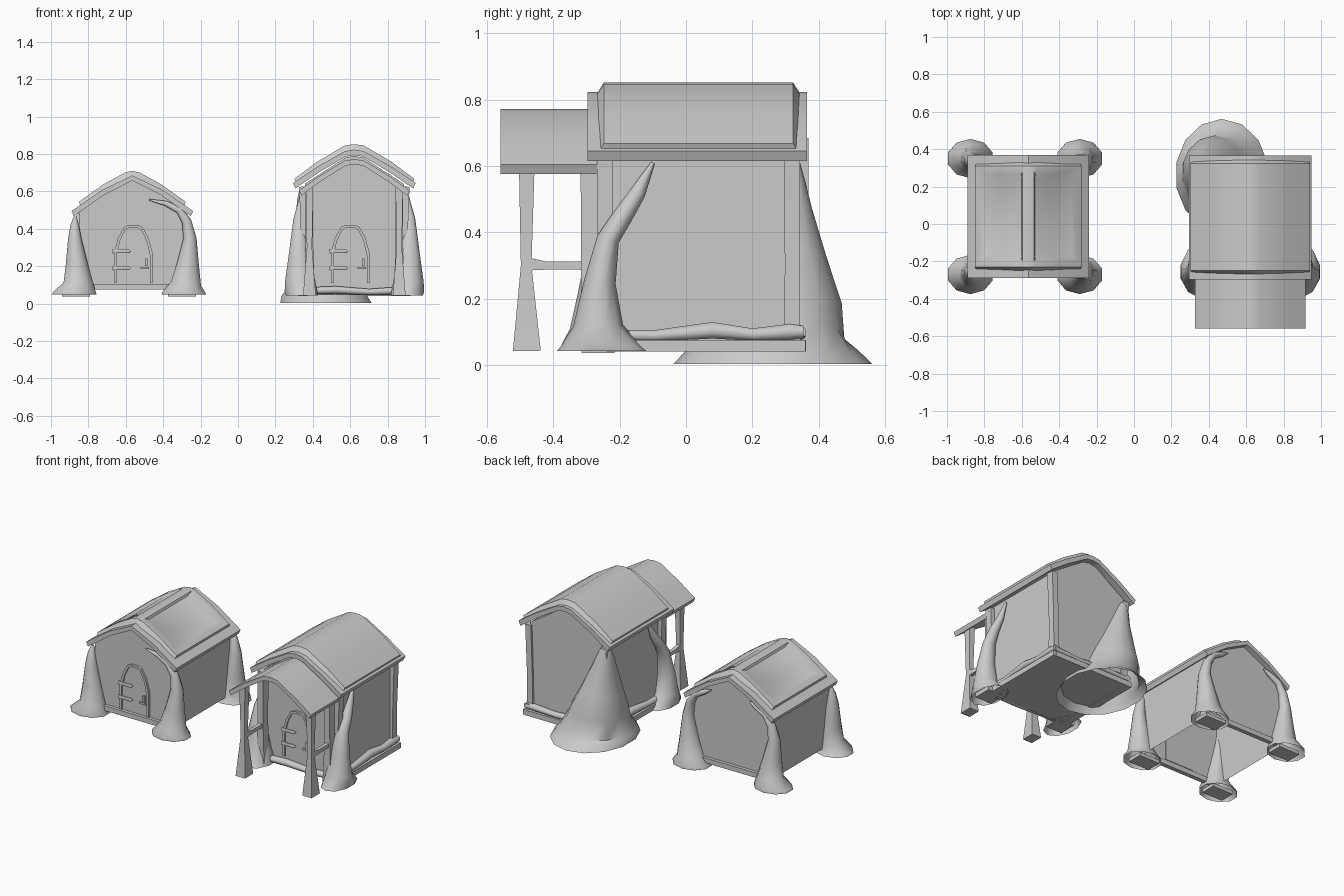
import bpy, bmesh, math
from mathutils import Vector

if "Cube" in bpy.data.objects:
    bpy.data.objects.remove(bpy.data.objects["Cube"])


def finish(name, bm, angle=35):
    bmesh.ops.recalc_face_normals(bm, faces=bm.faces)
    me = bpy.data.meshes.new(name)
    bm.to_mesh(me)
    bm.free()
    ob = bpy.data.objects.new(name, me)
    bpy.context.collection.objects.link(ob)
    bpy.ops.object.select_all(action='DESELECT')
    bpy.context.view_layer.objects.active = ob
    ob.select_set(True)
    bpy.ops.object.shade_smooth_by_angle(angle=math.radians(angle))
    return ob


def tube(name, path, sides=10, root=False):
    """Sweep rings along (x, y, z, rx, ry) points; a root has level, open base rings."""
    bm = bmesh.new()
    up = Vector((0, 0, 1))
    k = math.sqrt(2) if sides == 4 else 1
    rings = []
    for i, (x, y, z, rx, ry) in enumerate(path):
        a, b = path[max(i - 1, 0)], path[min(i + 1, len(path) - 1)]
        t = Vector(b[:3]) - Vector(a[:3])
        q = up.rotation_difference(up if root and i < 2 else t.normalized())
        ring = []
        for j in range(sides):
            w = 2 * math.pi * (j + .5) / sides
            p = Vector((rx * k * math.cos(w), ry * k * math.sin(w), 0))
            ring.append(bm.verts.new(Vector((x, y, z)) + q @ p))
        rings.append(ring)
    for r, s in zip(rings, rings[1:]):
        for j in range(sides):
            n = (j + 1) % sides
            bm.faces.new((r[j], r[n], s[n], s[j]))
    if not root:
        bm.faces.new(rings[0])
    bm.faces.new(rings[-1])
    return finish(name, bm, 55 if sides > 4 else 30)


def mirrored(half, cx):
    """Ridge-to-eave half profile -> full left-to-right list."""
    return [(cx - d, z) for d, z in half[:0:-1]] + [(cx + d, z) for d, z in half]


def roof(name, cx, half, t, y0, y1, chamfer=0, panel=False):
    """Bent sheet over a ridge running along y."""
    bm = bmesh.new()
    top = mirrored(half, cx)
    under = mirrored([(d * .96, z - t) for d, z in half], cx)
    T = [[bm.verts.new((x, y, z)) for x, z in top] for y in (y0 + chamfer, y1 - chamfer)]
    U = [[bm.verts.new((x, y, z)) for x, z in under] for y in (y0, y1)]
    slopes = []
    for i in range(len(top) - 1):
        slopes.append(bm.faces.new((T[0][i], T[0][i + 1], T[1][i + 1], T[1][i])))
        bm.faces.new((U[0][i], U[1][i], U[1][i + 1], U[0][i + 1]))
        for e in (0, 1):
            bm.faces.new((T[e][i], T[e][i + 1], U[e][i + 1], U[e][i]))
    for i in (0, -1):
        bm.faces.new((T[0][i], T[1][i], U[1][i], U[0][i]))
    if panel:
        bmesh.ops.recalc_face_normals(bm, faces=bm.faces)
        h = len(slopes) // 2
        for side in (slopes[:h], slopes[h:]):
            bmesh.ops.inset_region(bm, faces=side, thickness=.045, depth=0)
            bmesh.ops.inset_region(bm, faces=side, thickness=.03, depth=-.012)
    return finish(name, bm, 40)


def walls(name, cx, w, half, z0, y0, y1, floor):
    """Gabled box."""
    bm = bmesh.new()
    pts = [(cx - w, z0)] + mirrored(half, cx) + [(cx + w, z0)]
    A, B = [[bm.verts.new((x, y, z)) for x, z in pts] for y in (y0, y1)]
    bm.faces.new(A)
    bm.faces.new(B)
    for i in range(len(pts) - (0 if floor else 1)):
        j = (i + 1) % len(pts)
        bm.faces.new((A[i], A[j], B[j], B[i]))
    return finish(name, bm)


def bar(name, a, b, r1, r2):
    return tube(name, [(*a, r1, r2), (*b, r1, r2)], 4)


def door(prefix, cx, y):
    """Pointed-arch door with frame, hinges and handle."""
    half = [(.025, .42), (.05, .408), (.082, .35), (.104, .27), (.104, .11)]
    out = [(-d, z) for d, z in half[::-1]] + half
    inn = [(d * .86, z - (.014 if z > .2 else 0)) for d, z in out]
    bm = bmesh.new()
    L = [[bm.verts.new((cx + d, yy, z)) for d, z in o]
         for o, yy in ((out, y + .005), (out, y - .014), (inn, y - .014), (inn, y + .005))]
    for k in range(4):
        a, b = L[k], L[(k + 1) % 4]
        for i in range(len(out) - 1):
            bm.faces.new((a[i], a[i + 1], b[i + 1], b[i]))
    for e in (0, -1):
        bm.faces.new([l[e] for l in L])
    finish(prefix + "_door_frame", bm)
    bm = bmesh.new()
    f = bm.faces.new([bm.verts.new((cx + d, y - .004, z)) for d, z in inn])
    ext = bmesh.ops.extrude_face_region(bm, geom=[f])
    bmesh.ops.translate(bm, vec=(0, .01, 0),
                        verts=[v for v in ext['geom'] if isinstance(v, bmesh.types.BMVert)])
    finish(prefix + "_door_panel", bm)
    for z in (.28, .19):
        tube(prefix + "_door_hinge", [(cx - .11, y - .012, z, .014, .01), (cx - .06, y - .012, z, .01, .008),
                                      (cx - .025, y - .012, z, .012, .008), (cx - .012, y - .01, z, .003, .004)], 6)
    bar(prefix + "_door_handle", (cx + .07, y - .012, .20), (cx + .07, y - .012, .24), .007, .01)
    bar(prefix + "_door_latch", (cx + .04, y - .01, .19), (cx + .085, y - .01, .19), .006, .007)


# ---- low house ----
LX = -.565
walls("low_house_walls", LX, .285, [(0, .67), (.16, .60), (.285, .51)], .08, -.255, .335, False)
roof("low_house_roof_base", LX, [(0, .685), (.16, .608), (.325, .495)], .028, -.29, .37)
roof("low_house_roof_top", LX, [(0, .71), (.04, .7), (.15, .64), (.285, .545)], .035, -.25, .33, .02, True)
for y in (-.262, .342):
    bar("low_house_sill", (LX - .28, y, .09), (LX + .28, y, .09), .016, .014)
door("low_house", -.56, -.255)

# gnarled corner roots on small foot blocks, three of them curling over the gables
for sx, sy in ((-1, -1), (1, -1), (-1, 1), (1, 1)):
    toe = .015 if sx < 0 else -.02
    path = [(.295 + toe, .31, .048, .125, .105), (.295 + toe, .315, .062, .12, .10), (.287, .31, .105, .085, .08),
            (.298, .305, .22, .06, .06), (.308, .30, .35, .037, .04)]
    if (sx, sy) == (-1, -1):
        path += [(.308, .295, .42, .024, .024), (.306, .29, .465, .008, .008)]
    else:
        reach = .09 if sy < 0 else .14
        path += [(.29, .305, .44, .027, .027), (.25, .31, .50, .02, .02),
                 (.18, .31, .535, .015, .015), (reach, .31, .555, .004, .004)]
    tube("low_house_root", [(LX + sx * x, .04 + sy * y, z, a, b) for x, y, z, a, b in path], 10, True)
    fx, fy = LX + sx * (.285 + toe), .04 + sy * .305
    bar("root_foot", (fx, fy, .037), (fx, fy, .06), .075, .05)

# ---- tall house ----
RX = .622
walls("tall_house_walls", RX, .265, [(0, .79), (.05, .78), (.265, .64)], .045, -.235, .33, True)
roof("tall_house_roof_base", RX, [(0, .823), (.05, .815), (.2, .73), (.328, .645)], .03, -.297, .365)
roof("tall_house_roof_top", RX, [(0, .852), (.05, .846), (.2, .757), (.32, .668)], .035,
     -.27, .345, .022)
roof("porch_roof", RX, [(0, .772), (.05, .765), (.19, .68), (.295, .605)], .028, -.56, -.24)
door("tall_house", .6, -.235)

for s in (-1, 1):
    for y in (-.245, .32):
        tube("corner_post", [(RX + s * .262, y, .05, .022, .024), (RX + s * .264, y, .3, .019, .022),
                             (RX + s * .275, y, .625, .02, .024)], 4)
    # porch posts and rails
    px = RX + s * .24
    tube("porch_post", [(px, -.48, .043, .034, .042), (px, -.482, .30, .014, .016),
                        (px, -.48, .62, .02, .024)], 4)
    tube("porch_rear_post", [(px, -.29, .043, .03, .03), (px, -.29, .30, .02, .026),
                             (px, -.29, .62, .02, .028)], 4)
    tube("porch_rail", [(px, -.48, .305, .014, .02), (px, -.42, .30, .012, .012),
                        (px, -.33, .30, .012, .012), (px, -.27, .302, .014, .018)], 4)
    # side base boards and lumpy logs
    x = RX + s * .275
    bar("base_board", (x, -.24, .058), (x, .36, .058), .024, .017)
    tube("base_log", [(x, -.25, .09, .024, .018), (x, -.1, .088, .022, .018), (x, .08, .105, .028, .027),
                      (x, .2, .092, .024, .02), (x, .31, .10, .027, .026), (x, .355, .10, .024, .02)], 8)

# front and back base logs
for y, h in ((-.25, .068), (.338, .095)):
    tube("cross_log", [(RX - .27, y, h, .02, .022), (RX - .1, y, h + .005, .022, .026),
                       (RX + .08, y, h - .006, .018, .022), (RX + .28, y, h + .004, .023, .024)], 8)
bar("back_board", (RX - .28, .34, .058), (RX + .28, .34, .058), .017, .022)

# great root at the back corner
tube("great_root", [(.47, .262, .003, .25, .30), (.462, .26, .042, .235, .262), (.435, .275, .11, .19, .205),
                    (.42, .285, .2, .165, .185), (.40, .29, .33, .12, .135), (.378, .30, .48, .07, .08),
                    (.362, .31, .56, .048, .05), (.355, .315, .61, .028, .03)], 14, True)

# slimmer roots at the front corners
for s in (-1, 1):
    tube("front_root", [(RX + s * .28, -.25, .042, .09, .14), (RX + s * .285, -.255, .06, .092, .12),
                        (RX + s * .29, -.265, .12, .085, .075), (RX + s * .295, -.26, .25, .06, .048),
                        (RX + s * .295, -.235, .38, .042, .034), (RX + s * .295, -.19, .45, .032, .03),
                        (RX + s * .285, -.145, .52, .022, .024), (RX + s * .278, -.10, .61, .006, .006)], 10, True)
    bar("front_root_foot", (RX + s * .28, -.26, .042), (RX + s * .28, -.26, .07), .05, .06)
